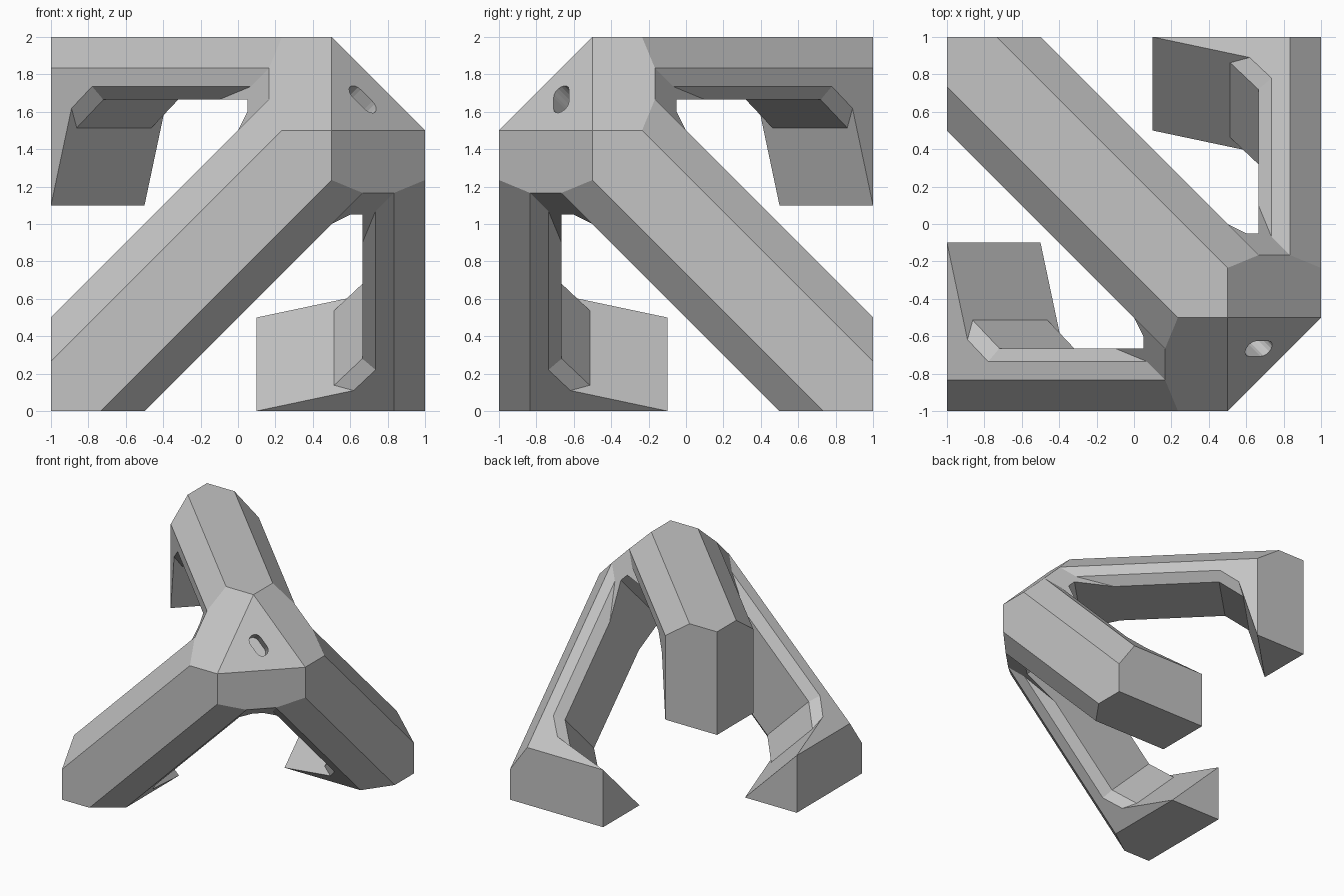
import bpy
import bmesh
import math
from mathutils import Vector, Matrix

old = bpy.data.objects.get("Cube")
if old:
    bpy.data.objects.remove(old, do_unlink=True)

R2 = math.sqrt(2)
# Working frame: origin at the cube corner, u, v, w run along its three edges
TO_WORLD = Matrix.Translation((1, -1, 2)) @ Matrix.Rotation(math.pi, 4, 'Y')

grey = bpy.data.materials.new("matte_grey")
grey.use_nodes = True
grey.diffuse_color = (0.55, 0.55, 0.55, 1)
grey.node_tree.nodes["Principled BSDF"].inputs["Base Color"].default_value = (0.55, 0.55, 0.55, 1)


def turn(plane, k):
    """Cycle the three axes of a half space a*u + b*v + c*w <= d."""
    a, b, c, d = plane
    for _ in range(k):
        a, b, c = c, a, b
    return a, b, c, d


def cyclic(*plane):
    return [turn(plane, k) for k in range(3)]


def both(a, b, c, d):
    """A half space and its mirror across the arm's centre line."""
    return [(a, b, c, d), (b, a, c, d)]


def carve(planes):
    """Cut a two unit block down to a convex solid."""
    bm = bmesh.new()
    bmesh.ops.create_cube(bm, size=2, matrix=Matrix.Translation((1, 1, 1)))
    for a, b, c, d in planes:
        n = Vector((a, b, c))
        geom = bm.verts[:] + bm.edges[:] + bm.faces[:]
        bmesh.ops.bisect_plane(bm, geom=geom, dist=1e-5, plane_co=n * (d / n.length_squared),
                               plane_no=n, clear_outer=True)
        rim = [e for e in bm.edges if e.is_boundary]
        if rim:
            bmesh.ops.holes_fill(bm, edges=rim, sides=0)
    bmesh.ops.remove_doubles(bm, verts=bm.verts[:], dist=1e-4)
    bmesh.ops.recalc_face_normals(bm, faces=bm.faces[:])
    return bm


def make_object(name, parts):
    mesh = bpy.data.meshes.new(name)
    whole = bmesh.new()
    for bm in parts:
        bm.to_mesh(mesh)
        bm.free()
        whole.from_mesh(mesh)
    whole.transform(TO_WORLD)
    whole.to_mesh(mesh)
    whole.free()
    mesh.materials.clear()
    mesh.materials.append(grey)
    obj = bpy.data.objects.new(name, mesh)
    bpy.context.collection.objects.link(obj)
    return obj


# Shared cuts: bevelled cube edges, arm shoulders, webs between neighbouring arms
edge_cuts = cyclic(-1, -1, 0, -0.5)
shoulders = cyclic(1, -1, -R2, 0.265) + cyclic(-1, 1, -R2, 0.265)
webs = cyclic(-0.5, -0.5, 1, 0.583)
arm_start = [(-1, -1, -1, -1.25)]

# Corner hub with the clipped corner and the inner fill
hub = make_object("corner_hub", [carve(
    edge_cuts + shoulders + webs + [(-1, -1, -1, -1), (1, 1, 1, 1.68)])])

# Rounded slot sunk into the corner face
axis = Vector((1, 1, 1)).normalized()
along = Vector((1, 0, -1)).normalized()
across = axis.cross(along)
centre = Vector((1, 1, 1)) / 3
bm = bmesh.new()
ring = []
for side in (1, -1):
    for i in range(9):
        t = math.pi * (i / 8 - 0.5)
        ring.append(bm.verts.new(centre - axis * 0.1 + side * (
            along * (0.045 + 0.05 * math.cos(t)) + across * 0.05 * math.sin(t))))
face = bm.faces.new(ring)
ext = bmesh.ops.extrude_face_region(bm, geom=[face], use_keep_orig=True)
bmesh.ops.translate(bm, vec=axis * 0.235,
                    verts=[g for g in ext["geom"] if isinstance(g, bmesh.types.BMVert)])
bmesh.ops.recalc_face_normals(bm, faces=bm.faces[:])
cutter = make_object("slot_cutter", [bm])
cutter.hide_render = True
mod = hub.modifiers.new("slot", 'BOOLEAN')
mod.operation = 'DIFFERENCE'
mod.solver = 'EXACT'
mod.object = cutter
bpy.context.view_layer.objects.active = hub
bpy.ops.object.modifier_apply(modifier=mod.name)
bpy.data.objects.remove(cutter, do_unlink=True)

# One arm lying on the face w = 0, running along its diagonal
skin = edge_cuts + arm_start + both(1, -1, 0, 0.5) + both(1, -1, -R2, 0.265)
beam = skin + [(0, 0, 1, 0.335)] + both(1, -1, R2, 0.874)
gusset = skin + [(-0.53, -0.53, 1, -1.276), (0, 0, 1, 0.49)] + both(0.28, -1.34, 1, -0.952)
foot = skin + [(-1, -1, 0.423, -3.119), (0, 0, 1, 0.9)]
collar = edge_cuts + arm_start + shoulders + webs + [(0, 0, 1, 0.335)]

# Three arms, one for each cube face at the corner
for k, name in enumerate(("top_arm", "left_arm", "front_arm")):
    make_object(name, [carve([turn(p, k) for p in piece])
                       for piece in (beam, gusset, foot, collar)])
